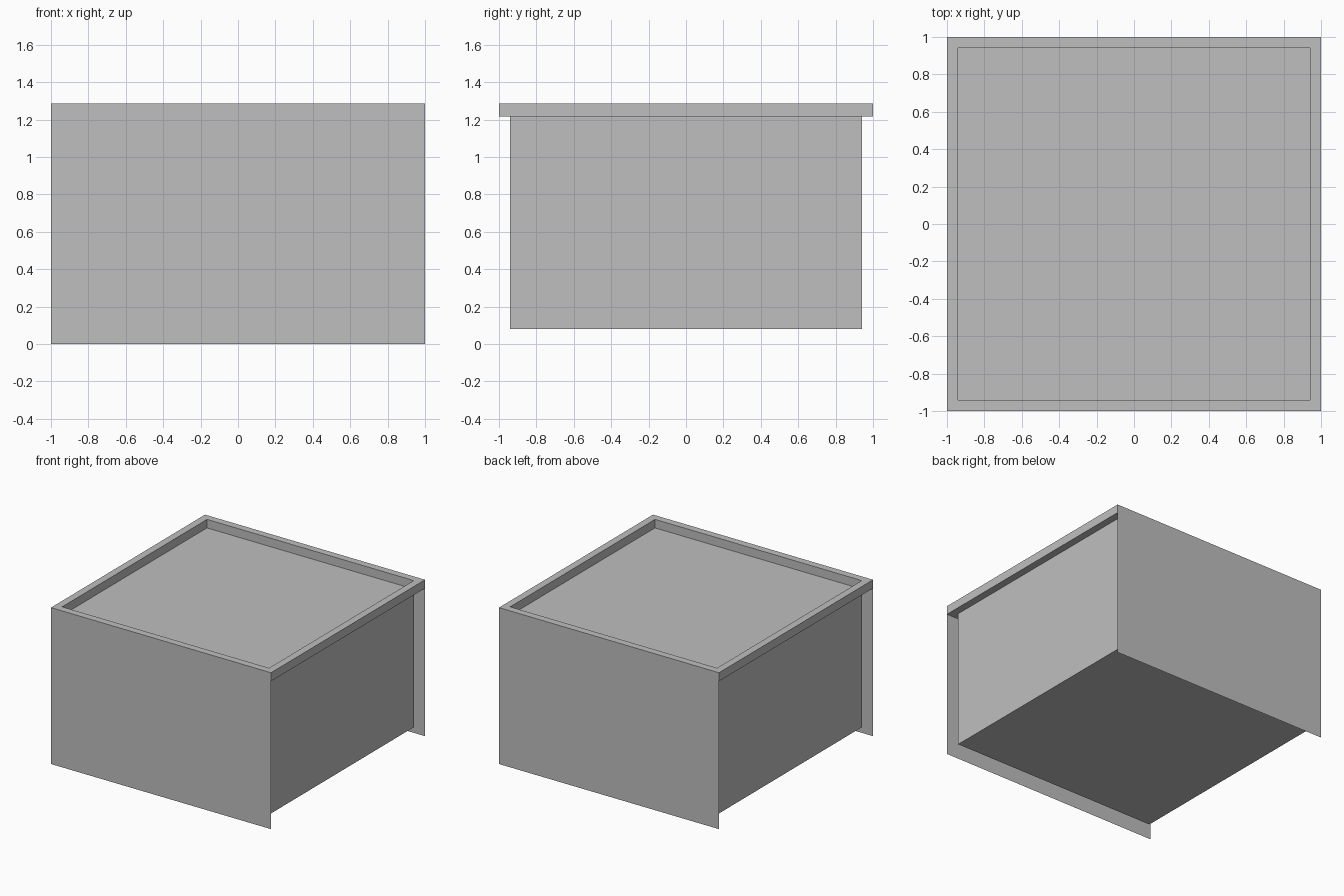
import bpy
import bmesh
from mathutils import Matrix

cube = bpy.data.objects.get("Cube")
if cube:
    bpy.data.objects.remove(cube, do_unlink=True)

OUTER, INNER = 1.0, 0.94            # half widths
BASE, LEDGE, TOP = 0.08, 1.215, 1.285

# Single grey material
grey = bpy.data.materials.new("plain grey")
grey.use_nodes = True
colour = (0.52, 0.52, 0.52, 1)
grey.diffuse_color = colour
grey.node_tree.nodes["Principled BSDF"].inputs["Base Color"].default_value = colour


def add_object(name, bm):
    mesh = bpy.data.meshes.new(name)
    bm.to_mesh(mesh)
    bm.free()
    mesh.materials.append(grey)
    obj = bpy.data.objects.new(name, mesh)
    bpy.context.collection.objects.link(obj)
    return obj


def square(bm, half, z):
    corners = [(-1, -1), (1, -1), (1, 1), (-1, 1)]
    return [bm.verts.new((x * half, y * half, z)) for x, y in corners]


# Inner box, whose top is the floor of the recess
bm = bmesh.new()
size = Matrix.Diagonal((2 * INNER, 2 * INNER, LEDGE - BASE, 1))
bmesh.ops.create_cube(bm, size=1, matrix=Matrix.Translation((0, 0, (LEDGE + BASE) / 2)) @ size)
add_object("box_body", bm)

# Raised square rim: outer wall, top, inner wall and underside
bm = bmesh.new()
loops = [square(bm, half, z) for half, z in
         [(OUTER, LEDGE), (OUTER, TOP), (INNER, TOP), (INNER, LEDGE)]]
for k, lower in enumerate(loops):
    upper = loops[(k + 1) % 4]
    for i in range(4):
        j = (i + 1) % 4
        bm.faces.new((lower[i], lower[j], upper[j], upper[i]))
add_object("top_rim", bm)

# Thin front and back panels hanging from the rim down to the ground
for name, side in (("front_panel", -1), ("back_panel", 1)):
    bm = bmesh.new()
    y = side * OUTER
    outline = [(side, 0), (-side, 0), (-side, LEDGE), (side, LEDGE)]
    bm.faces.new([bm.verts.new((x * OUTER, y, z)) for x, z in outline])
    add_object(name, bm)
